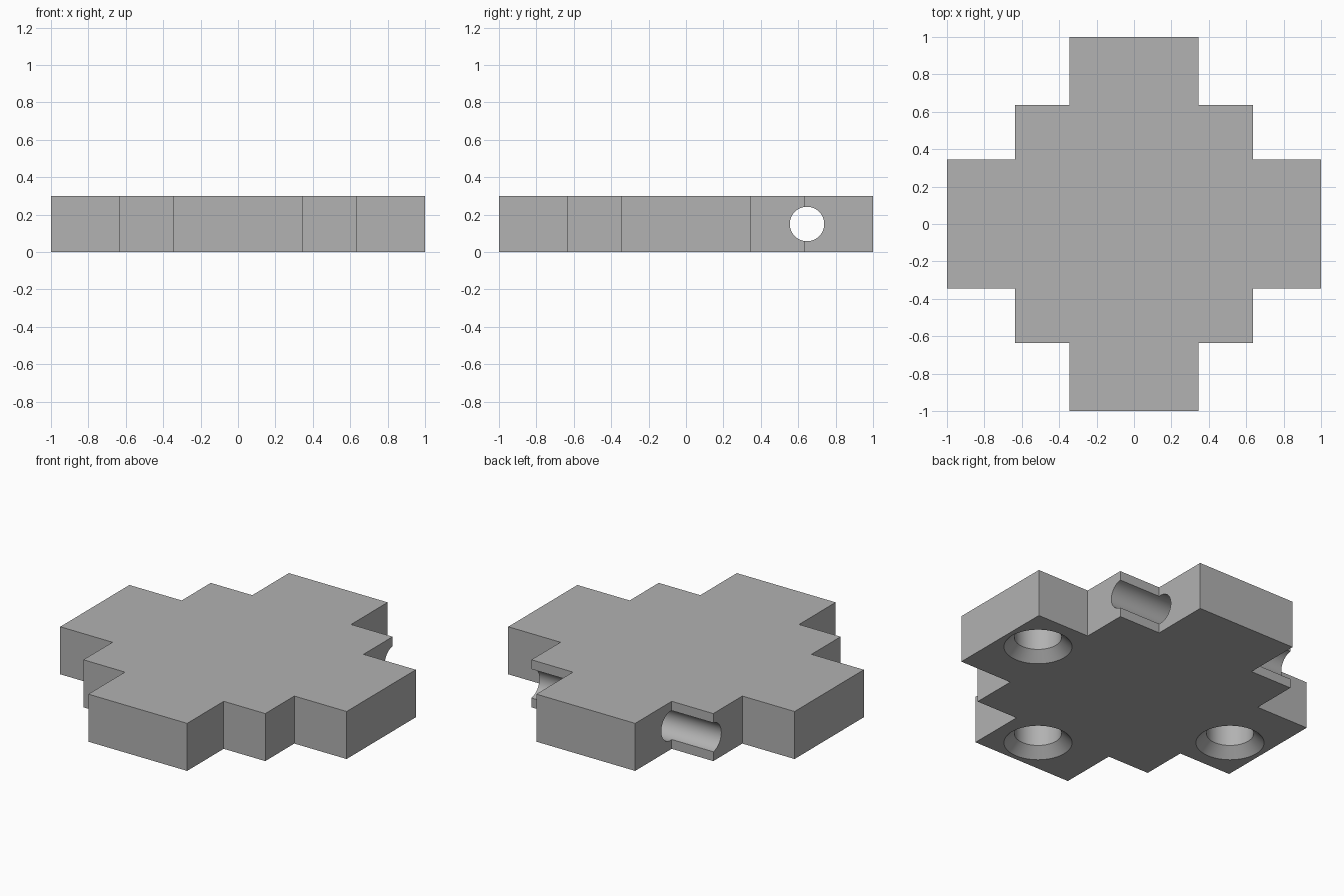
import bpy
import bmesh
from math import radians, pi
from mathutils import Matrix

cube = bpy.data.objects.get("Cube")
if cube:
    bpy.data.objects.remove(cube, do_unlink=True)

THICK = 0.30
ARM, STEP, END = 0.345, 0.635, 1.0

grey = bpy.data.materials.new("plain grey")
grey.use_nodes = True
color = (0.445, 0.445, 0.445, 1)
grey.diffuse_color = color
grey.node_tree.nodes["Principled BSDF"].inputs["Base Color"].default_value = color


def make_object(name, bm):
    bmesh.ops.recalc_face_normals(bm, faces=bm.faces)
    mesh = bpy.data.meshes.new(name)
    bm.to_mesh(mesh)
    bm.free()
    mesh.materials.append(grey)
    obj = bpy.data.objects.new(name, mesh)
    bpy.context.collection.objects.link(obj)
    return obj


def cut_round(body, matrix, r1, r2, depth):
    """Subtract a cone or cylinder centred on the given matrix."""
    bm = bmesh.new()
    bmesh.ops.create_cone(bm, cap_ends=True, segments=64, radius1=r1,
                          radius2=r2, depth=depth, matrix=matrix)
    cutter = make_object("cutter", bm)
    cutter.hide_render = True
    mod = body.modifiers.new("cut", "BOOLEAN")
    mod.operation = "DIFFERENCE"
    mod.solver = "EXACT"
    mod.object = cutter
    bpy.ops.object.modifier_apply(modifier=mod.name)
    bpy.data.objects.remove(cutter, do_unlink=True)


# Stepped cross plate: one quarter outline turned four times
quarter = [(END, -ARM), (END, ARM), (STEP, ARM), (STEP, STEP), (ARM, STEP)]
bm = bmesh.new()
outline = []
for turn in range(4):
    for x, y in quarter[1:]:
        for _ in range(turn):
            x, y = -y, x
        outline.append(bm.verts.new((x, y, 0)))
    x, y = ARM, END
    for _ in range(turn):
        x, y = -y, x
    outline.append(bm.verts.new((x, y, 0)))
face = bm.faces.new(outline)
bmesh.ops.dissolve_degenerate(bm, dist=0.0001, edges=bm.edges)
top = bmesh.ops.extrude_face_region(bm, geom=[face])["geom"]
bmesh.ops.translate(bm, vec=(0, 0, THICK),
                    verts=[v for v in top if isinstance(v, bmesh.types.BMVert)])
bmesh.ops.remove_doubles(bm, verts=bm.verts, dist=0.0001)
plate = make_object("stepped_plate", bm)
bpy.context.view_layer.objects.active = plate
plate.select_set(True)

# Cross bore through the back arm, leaving grooves in the back steps
cut_round(plate, Matrix.Translation((0, 0.647, 0.15)) @ Matrix.Rotation(pi / 2, 4, "Y"),
          0.092, 0.092, 3)

# Blind countersunk holes under three arms
for angle in (5, -85, 185):
    place = Matrix.Rotation(radians(angle), 4, "Z") @ Matrix.Translation((0.777, 0, 0))
    cut_round(plate, place @ Matrix.Translation((0, 0, 0.02)), 0.215, 0.135, 0.08)
    cut_round(plate, place @ Matrix.Translation((0, 0, 0.135)), 0.135, 0.135, 0.23)

bpy.ops.object.shade_smooth_by_angle(angle=radians(30))
